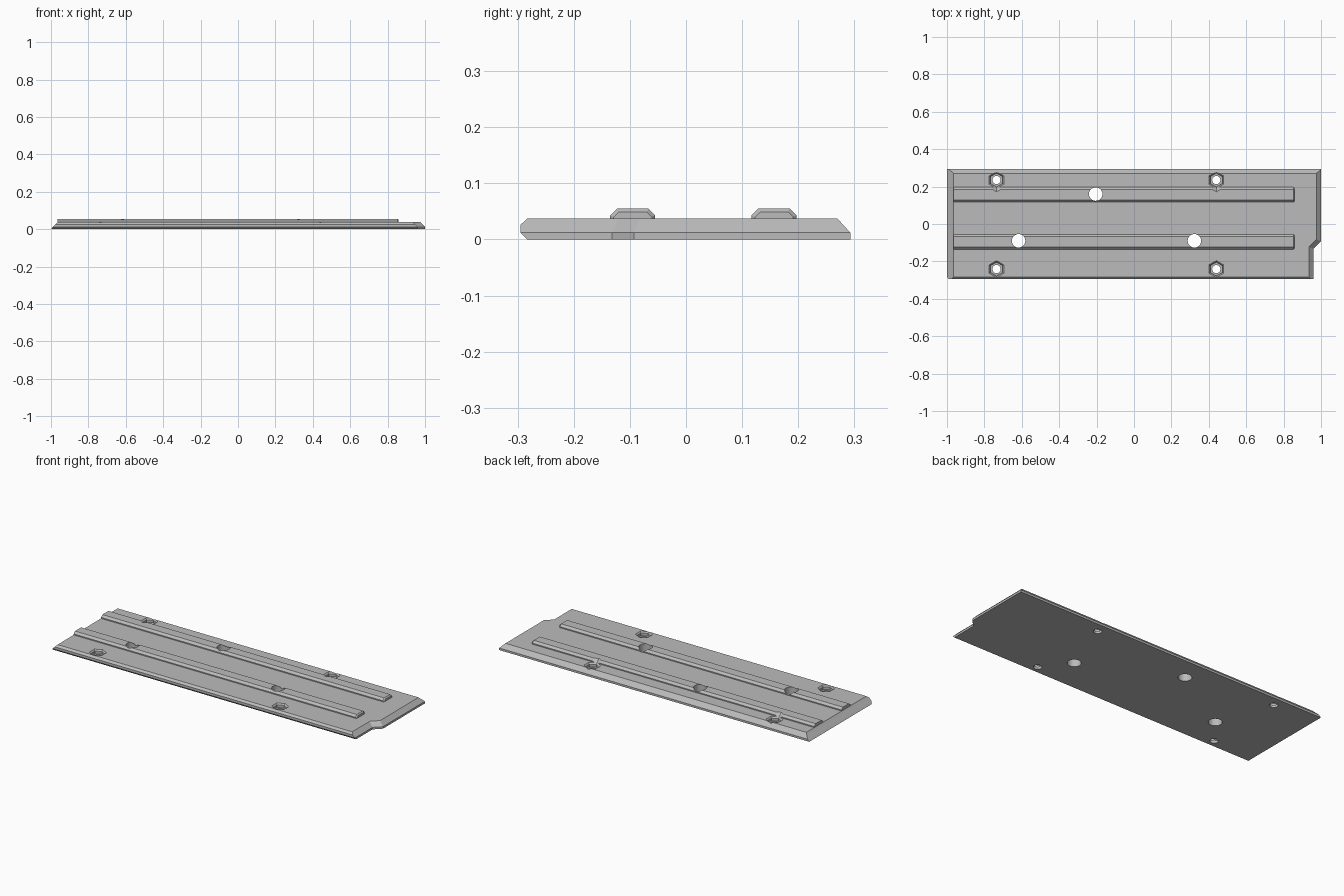
import bpy, bmesh, math
from mathutils import Matrix

if "Cube" in bpy.data.objects:
    bpy.data.objects.remove(bpy.data.objects["Cube"])

grey = bpy.data.materials.new("plain grey")
grey.diffuse_color = (0.5, 0.5, 0.5, 1)
grey.use_nodes = True
grey.node_tree.nodes["Principled BSDF"].inputs["Base Color"].default_value = grey.diffuse_color


def new_object(name, bm):
    bmesh.ops.recalc_face_normals(bm, faces=bm.faces)
    mesh = bpy.data.meshes.new(name)
    bm.to_mesh(mesh)
    bm.free()
    mesh.materials.append(grey)
    obj = bpy.data.objects.new(name, mesh)
    bpy.context.collection.objects.link(obj)
    return obj


def loft(name, rings):
    """Closed solid through rings of equal point count."""
    bm = bmesh.new()
    loops = [[bm.verts.new(p) for p in ring] for ring in rings]
    n = len(loops[0])
    for a, b in zip(loops, loops[1:]):
        for i in range(n):
            j = (i + 1) % n
            bm.faces.new((a[i], a[j], b[j], b[i]))
    bm.faces.new(loops[0][::-1])
    bm.faces.new(loops[-1])
    return new_object(name, bm)


def polygon(x, y, z, r, sides):
    # first corner points along +y
    return [(x + r * math.sin(2 * math.pi * i / sides),
             y + r * math.cos(2 * math.pi * i / sides), z) for i in range(sides)]


def combine(target, tool, operation):
    mod = target.modifiers.new(operation.lower(), 'BOOLEAN')
    mod.operation = operation
    mod.solver = 'EXACT'
    mod.object = tool
    bpy.context.view_layer.objects.active = target
    bpy.ops.object.modifier_apply(modifier=mod.name)
    bpy.data.objects.remove(tool)


# Plate: sloped left end, bevelled edges, notch in the right front corner
def plate_ring(z, left, inset, front, back):
    miter = inset * math.tan(math.radians(22.5))
    return [(left, front, z), (0.96 - inset, front, z),
            (0.96 - inset, -0.132 + miter, z), (1 - inset, -0.093 + miter, z),
            (1 - inset, back, z), (left, back, z)]


plate = loft("base_plate", [
    plate_ring(0, -1, 0, -0.283, 0.293),
    plate_ring(0.012, -0.989, 0, -0.295, 0.293),
    plate_ring(0.026, -0.975, 0.014, -0.295, 0.28),
    plate_ring(0.037, -0.965, 0.025, -0.283, 0.27)])


# Two long raised ribs with bevelled tops and right ends
def rib_ring(x, y, half, top, bevel):
    low, shoulder = 0.03, top - bevel
    return [(x, y - half, low), (x, y - half, shoulder),
            (x, y - half + bevel, top), (x, y + half - bevel, top),
            (x, y + half, shoulder), (x, y + half, low)]


for y in (-0.095, 0.157):
    rib = loft("rib", [rib_ring(-0.965, y, 0.04, 0.055, 0.012),
                       rib_ring(0.852, y, 0.04, 0.055, 0.012),
                       rib_ring(0.859, y, 0.034, 0.049, 0.009)])
    combine(plate, rib, 'UNION')

# Hexagonal nut pockets with flared rims and a bolt hole through each
for x in (-0.735, 0.44):
    for y in (-0.241, 0.235):
        pocket = loft("nut_pocket", [polygon(x, y, 0.014, 0.037, 6),
                                     polygon(x, y, 0.029, 0.037, 6),
                                     polygon(x, y, 0.037, 0.045, 6),
                                     polygon(x, y, 0.06, 0.068, 6)])
        combine(plate, pocket, 'DIFFERENCE')
        bolt = loft("bolt_hole", [polygon(x, y, z, 0.022, 24) for z in (-0.05, 0.1)])
        combine(plate, bolt, 'DIFFERENCE')

# Larger round holes through the ribs
for x, y in ((-0.205, 0.16), (-0.617, -0.09), (0.323, -0.09)):
    hole = loft("round_hole", [polygon(x, y, z, 0.036, 32) for z in (-0.05, 0.1)])
    combine(plate, hole, 'DIFFERENCE')
